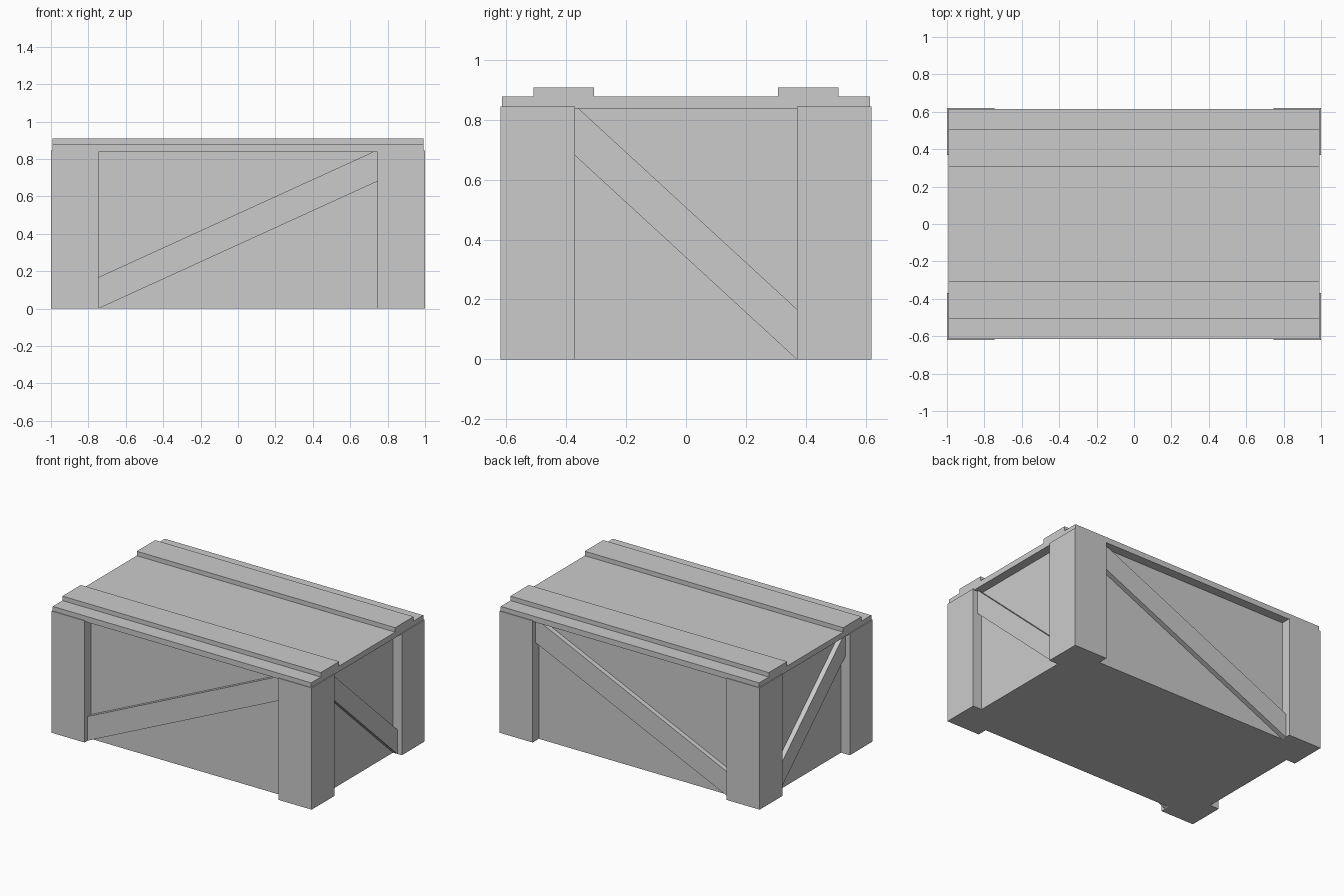
import bpy, bmesh
from mathutils import Vector

if "Cube" in bpy.data.objects:
    bpy.data.objects.remove(bpy.data.objects["Cube"])

X, Y = 1.0, 0.62            # outer half sizes at the corner posts
RECESS, BRACE = 0.068, 0.034
POST_X, POST_Y = 0.745, 0.37  # inner edges of the posts
POST_H, LID_Z, LID_TOP, TOP = 0.845, 0.838, 0.877, 0.908


def prism(name, points, offset):
    """Extrude a flat polygon of 3D points along offset."""
    bm = bmesh.new()
    face = bm.faces.new([bm.verts.new(p) for p in points])
    ext = bmesh.ops.extrude_face_region(bm, geom=[face], use_keep_orig=True)
    moved = [g for g in ext["geom"] if isinstance(g, bmesh.types.BMVert)]
    bmesh.ops.translate(bm, verts=moved, vec=Vector(offset))
    bmesh.ops.recalc_face_normals(bm, faces=bm.faces[:])
    mesh = bpy.data.meshes.new(name)
    bm.to_mesh(mesh)
    bm.free()
    obj = bpy.data.objects.new(name, mesh)
    bpy.context.collection.objects.link(obj)
    return obj


def box(name, x0, x1, y0, y1, z0, z1):
    return prism(name, [(x0, y0, z0), (x1, y0, z0), (x1, y1, z0), (x0, y1, z0)],
                 (0, 0, z1 - z0))


def brace_profile(w):
    """Diagonal board from low at -w to high at +w, cut off under the lid."""
    cut = w - 2 * w * 0.01 / 0.68
    return [(-w, 0), (w, 0.68), (w, LID_Z), (cut, LID_Z), (-w, 0.168)]


# Recessed crate body
ix, iy = X - RECESS, Y - RECESS
box("crate_body", -ix, ix, -iy, iy, 0, LID_Z)

# L-shaped corner posts wrapped around the body
for sx, side in ((-1, "left"), (1, "right")):
    for sy, end in ((-1, "front"), (1, "back")):
        outline = [(POST_X, Y), (X, Y), (X, POST_Y), (ix, POST_Y), (ix, iy), (POST_X, iy)]
        prism(f"{end}_{side}_post", [(sx * x, sy * y, 0) for x, y in outline],
              (0, 0, POST_H))

# Diagonal braces on all four sides
for s, name in ((-1, "front"), (1, "back")):
    prism(f"{name}_brace", [(u, s * iy, z) for u, z in brace_profile(POST_X)],
          (0, s * BRACE, 0))
for s, name in ((-1, "left"), (1, "right")):
    prism(f"{name}_brace", [(s * ix, -u, z) for u, z in brace_profile(POST_Y)],
          (s * BRACE, 0, 0))

# Lid with two raised battens
LX, LY = 0.993, 0.615
box("lid", -LX, LX, -LY, LY, LID_Z, LID_TOP)
for s, name in ((-1, "front"), (1, "back")):
    y0, y1 = sorted((s * 0.307, s * 0.509))
    box(f"{name}_lid_batten", -LX, LX, y0, y1, LID_TOP, TOP)
